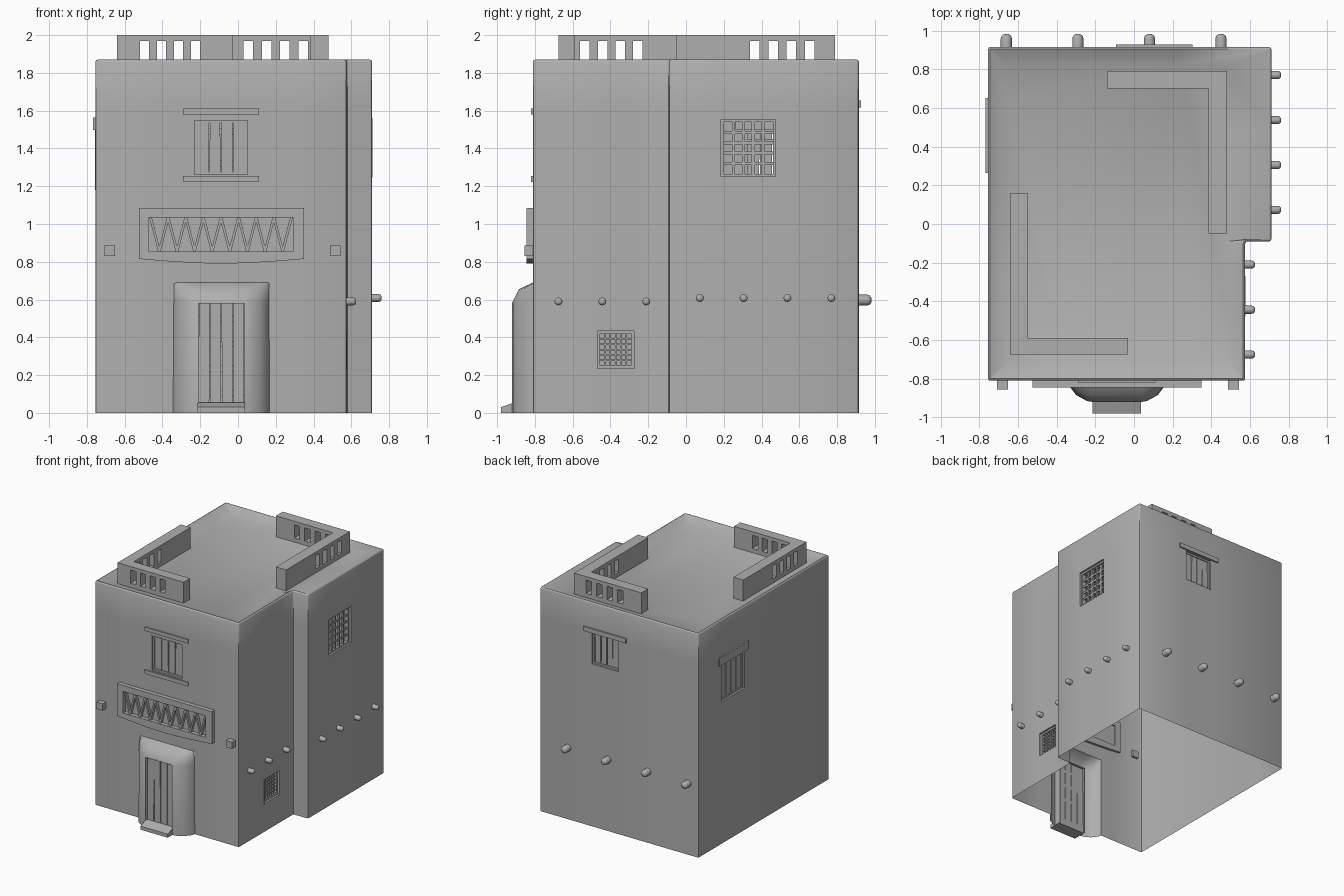
import bpy, bmesh, math, random
from mathutils import Vector, Matrix

if "Cube" in bpy.data.objects:
    bpy.data.objects.remove(bpy.data.objects["Cube"])

random.seed(4)
SMOOTH = []
CLAY = bpy.data.materials.new("dark_clay")
CLAY.diffuse_color = (.43, .43, .43, 1)
CLAY.use_nodes = True
CLAY.node_tree.nodes["Principled BSDF"].inputs["Base Color"].default_value = CLAY.diffuse_color

def finish(name, bm, smooth=0):
    me = bpy.data.meshes.new(name)
    bm.to_mesh(me)
    bm.free()
    me.materials.append(CLAY)
    ob = bpy.data.objects.new(name, me)
    bpy.context.collection.objects.link(ob)
    if smooth:
        SMOOTH.append((ob, smooth))
    return ob

def add_prism(bm, pts, y0, y1, M=Matrix()):
    """Counter-clockwise x,z outline seen from the front, extruded from y0 to y1."""
    a = [bm.verts.new(M @ Vector((x, y0, z))) for x, z in pts]
    b = [bm.verts.new(M @ Vector((x, y1, z))) for x, z in pts]
    n = len(pts)
    bm.faces.new(a)
    bm.faces.new(b[::-1])
    for i in range(n):
        j = (i + 1) % n
        bm.faces.new((a[j], a[i], b[i], b[j]))

def boxes(name, items, M=Matrix()):
    bm = bmesh.new()
    for x0, x1, y0, y1, z0, z1 in items:
        add_prism(bm, [(x0, z0), (x1, z0), (x1, z1), (x0, z1)], y0, y1, M)
    return finish(name, bm)

def planks(name, w, z0, z1, y0, y1, M):
    """Four rough boards with slightly uneven gaps."""
    bm, p = bmesh.new(), w / 2
    g = lambda: random.uniform(.0005, .005)
    for i in range(4):
        a, b = -w + p * i, -w + p * (i + 1)
        add_prism(bm, [(a + g(), z0), (b - g(), z0), (b - g(), z1), (a + g(), z1)], y0, y1, M)
    return finish(name, bm)

def ring(x0, x1, z0, z1, t, y0, y1):
    return [(x0, x1, y0, y1, z0, z0 + t), (x0, x1, y0, y1, z1 - t, z1),
            (x0, x0 + t, y0, y1, z0 + t, z1 - t), (x1 - t, x1, y0, y1, z0 + t, z1 - t)]

# Wall footprint: sides 0 front, 1 right lower, 2 notch, 3 right, 4 back, 5 left
CORNERS = [Vector(c) for c in ((-.755, -.81), (.575, -.81), (.575, -.09),
                               (.71, -.09), (.71, .915), (-.755, .915))]
HOLES = []

def wall_matrix(side, a):
    loc = {0: (a, -.81, 0), 1: (.575, a, 0), 3: (.71, a, 0), 4: (a, .915, 0), 5: (-.755, a, 0)}[side]
    ang = {0: 0, 1: 90, 3: 90, 4: 180, 5: -90}[side]
    return Matrix.Translation(loc) @ Matrix.Rotation(math.radians(ang), 4, 'Z')

def window(name, side, a, b, z0, z1, grid=0, lintel=None, sill=None):
    HOLES.append((side, a, b, z0, z1))
    M, w = wall_matrix(side, (a + b) / 2), (b - a) / 2
    boxes(name + "_frame", ring(-w, w, z0, z1, .006, -.001, .05)
          + ring(-w, w, z0, z1, .02, .015, .05), M)
    iw, b0, b1 = w - .02, z0 + .02, z1 - .02
    if grid:
        t = .016 if w > .12 else .008
        bars = []
        for i in range(1, grid):
            x, z = -iw + 2 * iw * i / grid, b0 + (b1 - b0) * i / grid
            bars += [(x - t / 2, x + t / 2, .021, .036, b0, b1),
                     (-iw, iw, .024, .033, z - t / 2, z + t / 2)]
        boxes(name + "_lattice", bars, M)
    else:
        planks(name + "_shutter", iw, b0, b1, .022, .036, M)
        boxes(name + "_rails", [(-iw, iw, .036, .045, z, z + .03) for z in (b0 + .03, b1 - .06)], M)
    for part, s in (("_lintel", lintel), ("_sill", sill)):
        if s:
            boxes(name + part, [(-s[0], s[0], -s[3], .03, s[1], s[2])], M)

window("front_window", 0, -.235, .055, 1.255, 1.555,
       lintel=(.2, 1.58, 1.612, .01), sill=(.2, 1.222, 1.254, .01))
window("low_lattice_window", 1, -.475, -.27, .23, .44, grid=6)
window("high_lattice_window", 3, .18, .48, 1.245, 1.56, grid=5)
window("back_window", 4, -.025, .235, 1.35, 1.62, lintel=(.197, 1.618, 1.655, .012))
window("left_window", 5, .30, .615, 1.18, 1.5, lintel=(.195, 1.498, 1.565, .012))
HOLES.append((0, -.34, .165, 0, .685))
HOLES.append((0, -.47, .29, .855, 1.035))

# House shell: open below, rounded corners, raised roof rim and sunken roof
def shell():
    R, path = .012, []
    n = len(CORNERS)
    for i in range(n):
        p, q, r = CORNERS[i], CORNERS[(i + 1) % n], CORNERS[(i + 2) % n]
        d, e = (q - p).normalized(), (r - q).normalized()
        nd, ne = Vector((d.y, -d.x)), Vector((e.y, -e.x))
        ax = 0 if abs(d.x) > .5 else 1
        cuts = sorted({v for h in HOLES if h[0] == i for v in h[1:3]}, reverse=d[ax] < 0)
        path.append((p + d * R, nd, i))
        for v in cuts:
            c = p.copy()
            c[ax] = v
            path.append((c, nd, i))
        path.append((q - d * R, nd, -1))
        c = q - d * R + e * R
        path.append((c + (q - c).normalized() * R, (nd + ne).normalized(), -1))
    zs = sorted({0, 1.858} | {v for h in HOLES for v in h[3:5]})
    rows = [(z, 0) for z in zs] + [(1.867, .004), (1.87, .011)]
    bm = bmesh.new()
    V = [[bm.verts.new((*(p - nn * off), z)) for p, nn, s in path] for z, off in rows]
    lim = lambda v, a, b: max(a, min(b, v))
    V.append([bm.verts.new((lim(p.x, -.65, .485), lim(p.y, -.71, .82), 1.825)) for p, nn, s in path])
    for k in range(len(V) - 1):
        for i, (p, nn, s) in enumerate(path):
            j = (i + 1) % len(path)
            if s >= 0 and k < len(zs) - 1:
                m, z = (p + path[j][0]) / 2, (zs[k] + zs[k + 1]) / 2
                u = m.x if s in (0, 2, 4) else m.y
                if any(h[0] == s and h[1] < u < h[2] and h[3] < z < h[4] for h in HOLES):
                    continue
            bm.faces.new((V[k][i], V[k][j], V[k + 1][j], V[k + 1][i]))
    deck = []
    for v in V[-1]:
        if not any((v.co - d).length < 1e-4 for d in deck):
            deck.append(v.co.copy())
    bm.faces.new([bm.verts.new(c) for c in deck])
    bmesh.ops.remove_doubles(bm, verts=bm.verts[:], dist=1e-5)
    finish("house_shell", bm, 44)
shell()

# Roof parapets: two L shapes with four slots in each arm
def parapet(name, along_x, a0, a1, b0, b1, s0, s1):
    w, pitch = .05, (s1 - s0 - .05) / 3
    spans, cur = [], a0
    for i in range(4):
        spans.append((cur, s0 + pitch * i))
        cur = s0 + pitch * i + w
    spans.append((cur, a1))
    runs = [(a0, a1, 1.80, 1.86), (a0, a1, 1.97, 2.0)] + [(p, q, 1.86, 1.97) for p, q in spans]
    boxes(name, [(p, q, b0, b1, z, y) if along_x else (b0, b1, p, q, z, y) for p, q, z, y in runs])

parapet("front_parapet", True, -.64, -.03, -.675, -.59, -.52, -.20)
parapet("left_parapet", False, -.59, .16, -.64, -.55, -.56, -.23)
parapet("back_parapet", True, -.14, .48, .70, .79, .03, .37)
parapet("right_parapet", False, -.05, .70, .385, .48, .34, .68)

# Door surround: rounded bulge with a doorway
def surround():
    cols = [(-.256, 0), (-.245, .03), (-.21, .075), (-.155, .105), (-.125, .11)]
    cols += [(-x, d) for x, d in cols[::-1]]
    rows = [(0, 1, 1), (.585, 1, .985), (.655, .68, .98), (.69, 0, .975)]
    bm = bmesh.new()
    V = [[bm.verts.new((-.088 + x * (s if abs(x) > .13 else 1), -.81 - d * k, z)) for x, d in cols]
         for z, k, s in rows]
    for k in range(3):
        for i in range(9):
            if not (k == 0 and i == 4):
                bm.faces.new((V[k][i], V[k][i + 1], V[k + 1][i + 1], V[k + 1][i]))
    bmesh.ops.remove_doubles(bm, verts=bm.verts[:], dist=1e-5)
    finish("door_surround", bm, 89)
surround()

# Door: jambs, planks, rails and sloped step
DX = Matrix.Translation((-.088, 0, 0))
boxes("door_jambs", [(-.128, -.122, -.919, -.86, 0, .585), (.122, .128, -.919, -.86, 0, .585),
                     (-.128, .128, -.919, -.86, .58, .588)], DX)
planks("door_planks", .122, .03, .58, -.895, -.875, DX)
boxes("door_rails", [(-.122, .122, -.885, -.876, z, z + .03) for z in (.09, .22, .35, .48)], DX)
bm = bmesh.new()
add_prism(bm, [(-.98, 0), (-.87, 0), (-.87, .058), (-.91, .055), (-.98, .03)], -.037, .215,
          Matrix.Rotation(math.radians(90), 4, 'Z'))
finish("door_step", bm)

# Decorative panel with a sagging lower edge and zigzag bars
bm = bmesh.new()
cx, hw = -.0875, .4375
bottom = [(cx + hw * t / 4, .79 + .025 * (abs(t) / 4) ** 1.6) for t in range(-4, 5)]
add_prism(bm, bottom + [(.35, .855), (-.525, .855)], -.845, -.79)
for x0, x1, z0, z1 in ((-.525, .35, 1.035, 1.085), (-.525, -.47, .855, 1.035), (.29, .35, .855, 1.035)):
    add_prism(bm, [(x0, z0), (x1, z0), (x1, z1), (x0, z1)], -.845, -.79)
add_prism(bm, [(-.47, .855), (.29, .855), (.29, 1.035), (-.47, 1.035)], -.812, -.80)
finish("panel_frame", bm)
bm = bmesh.new()
p = .746 / 16
for i in range(16):
    x0, x1 = -.47 + p * i, -.47 + p * (i + 1)
    z0, z1 = (1.035, .855) if i % 2 == 0 else (.855, 1.035)
    pts = [(x0, z0), (x0 + .014, z0), (x1 + .014, z1), (x1, z1)]
    add_prism(bm, pts if z1 > z0 else pts[::-1], -.836, -.81)
finish("panel_zigzag", bm)

# Square beam ends on the front
for i, x in enumerate((-.68, .515)):
    boxes(f"beam_end_{i}", [(x - .028, x + .028, -.855, -.79, .83, .885)])

# Round beam ends along the right and back
def peg(name, side, a, z, r, out):
    M = wall_matrix(side, a) @ Matrix.Translation((0, 0, z))
    prof = [(.03, r), (-out + .8 * r, r), (-out + .3 * r, r * .85), (-out, r * .45)]
    N, bm = 12, bmesh.new()
    V = [[bm.verts.new(M @ Vector((q * math.cos(t * math.tau / N), y, q * math.sin(t * math.tau / N))))
          for t in range(N)] for y, q in prof]
    for k in range(3):
        for i in range(N):
            j = (i + 1) % N
            bm.faces.new((V[k][i], V[k][j], V[k + 1][j], V[k + 1][i]))
    bm.faces.new(V[-1])
    bm.faces.new(V[0][::-1])
    bmesh.ops.recalc_face_normals(bm, faces=bm.faces[:])
    finish(name, bm, 60)

for side, z, r, out, spots in ((1, .59, .021, .05, (-.675, -.443, -.21)),
                               (3, .608, .021, .05, (.073, .305, .537, .77)),
                               (4, .597, .029, .066, (-.66, -.29, .08, .45))):
    for i, a in enumerate(spots):
        peg(f"round_beam_{side}_{i}", side, a, z, r, out)

# Smooth shading on rounded parts
for ob, angle in SMOOTH:
    bpy.ops.object.select_all(action='DESELECT')
    ob.select_set(True)
    bpy.context.view_layer.objects.active = ob
    bpy.ops.object.shade_smooth_by_angle(angle=math.radians(angle))
